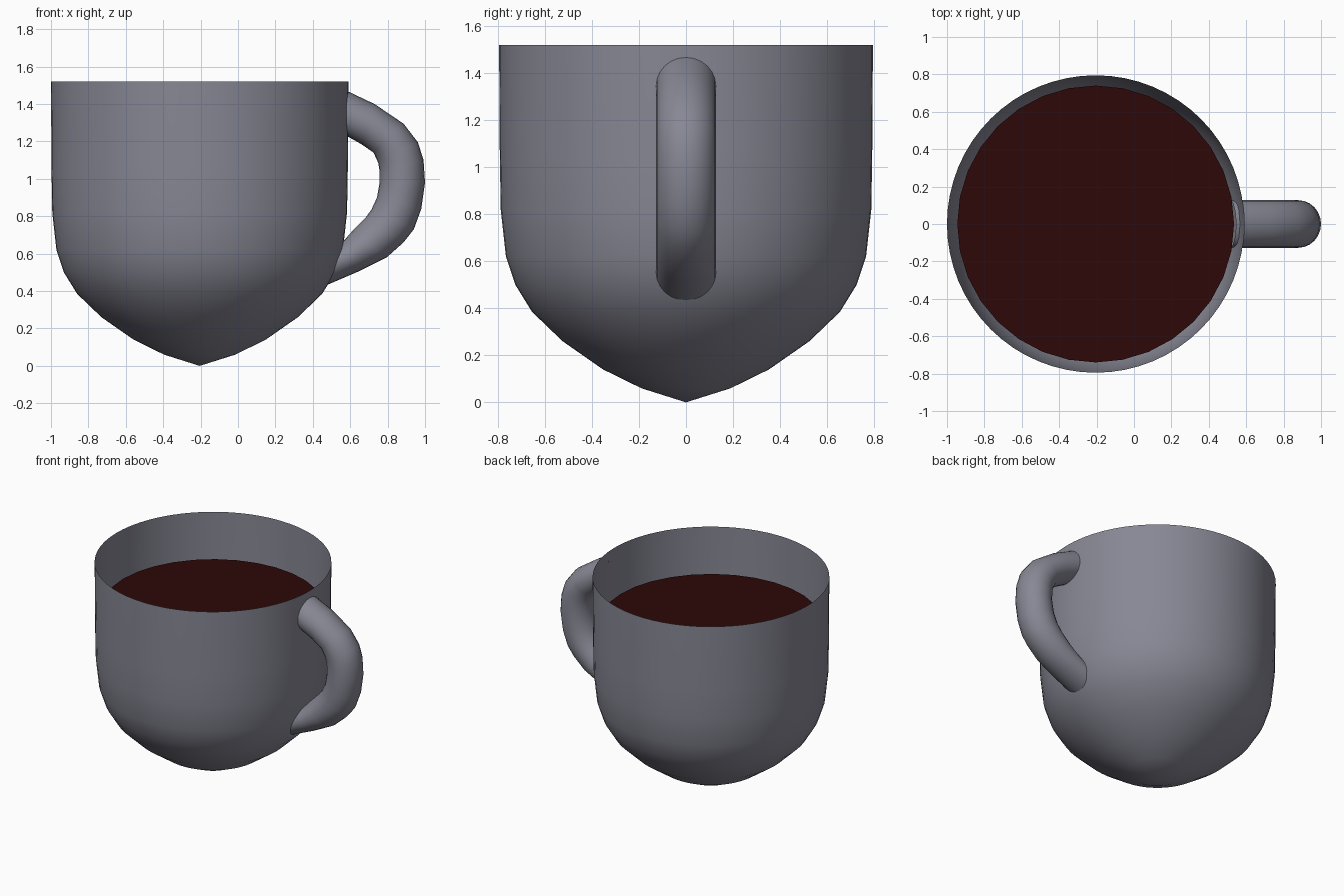
import bpy, bmesh
from math import sin, cos, tau, radians, sqrt
from mathutils import Vector

if "Cube" in bpy.data.objects:
    bpy.data.objects.remove(bpy.data.objects["Cube"])

CX, R = -0.205, 0.795  # cup axis and rim radius


def material(name, color):
    mat = bpy.data.materials.new(name)
    mat.diffuse_color = (*color, 1)
    mat.use_nodes = True
    mat.node_tree.nodes["Principled BSDF"].inputs["Base Color"].default_value = mat.diffuse_color
    return mat


ceramic = material("blue_grey", (0.245, 0.245, 0.30))
dark = material("dark_drink", (0.026, 0.0025, 0.0025))


def finish(bm, name):
    bmesh.ops.recalc_face_normals(bm, faces=bm.faces)
    mesh = bpy.data.meshes.new(name)
    bm.to_mesh(mesh)
    bm.free()
    mesh.materials.append(ceramic)
    obj = bpy.data.objects.new(name, mesh)
    bpy.context.collection.objects.link(obj)
    bpy.ops.object.select_all(action='DESELECT')
    obj.select_set(True)
    bpy.context.view_layer.objects.active = obj
    bpy.ops.object.shade_smooth_by_angle(angle=radians(40))
    return obj


def bridge(bm, rings):
    for a, b in zip(rings, rings[1:]):
        n = len(a)
        for i in range(n):
            j = (i + 1) % n
            bm.faces.new((a[i], a[j], b[j], b[i]))


# cup: thin open shell turned from a profile of (radius, height)
profile = [(0.19, 0.06), (0.353, 0.14), (0.525, 0.26), (0.655, 0.385),
           (0.726, 0.50), (0.766, 0.62), (0.788, 0.82), (0.792, 1.05), (R, 1.52)]
SEG = 64
bm = bmesh.new()
rings = [[bm.verts.new((CX + r * cos(tau * i / SEG), r * sin(tau * i / SEG), z))
          for i in range(SEG)] for r, z in profile]
bridge(bm, rings)
tip = bm.verts.new((CX, 0, 0))
for i in range(SEG):
    bm.faces.new((tip, rings[0][(i + 1) % SEG], rings[0][i]))
finish(bm, "cup")

# handle: oval rings spanning pairs of outer and inner outline points (x, z)
outline = [((0.59, 1.467), (0.59, 1.225)), ((0.73, 1.40), (0.66, 1.185)),
           ((0.885, 1.295), (0.725, 1.14)), ((0.962, 1.195), (0.75, 1.085)),
           ((0.992, 1.10), (0.757, 1.04)), ((1.0, 0.98), (0.757, 0.98)),
           ((0.98, 0.84), (0.743, 0.90)), ((0.94, 0.73), (0.713, 0.835)),
           ((0.885, 0.66), (0.68, 0.79)), ((0.795, 0.58), (0.615, 0.725)),
           ((0.645, 0.505), (0.575, 0.68)), ((0.482, 0.435), (0.545, 0.65))]
bm = bmesh.new()
rings = []
for (ox, oz), (ix, iz) in outline:
    outer, inner = Vector((ox, 0, oz)), Vector((ix, 0, iz))
    mid, half = (outer + inner) / 2, (outer - inner) / 2
    rings.append([bm.verts.new(mid + half * cos(tau * i / 24)
                               + Vector((0, 0.127 * sin(tau * i / 24), 0)))
                  for i in range(24)])
bridge(bm, rings)
# the upper end follows the curve of the cup wall
for v in rings[0]:
    v.co.x = CX + sqrt(0.793 ** 2 - v.co.y ** 2) + 0.001
finish(bm, "handle")

# drink surface
bpy.ops.mesh.primitive_circle_add(vertices=32, radius=0.74, fill_type='NGON',
                                  location=(CX, 0, 1.195))
drink = bpy.context.object
drink.name = "drink"
drink.data.materials.append(dark)
